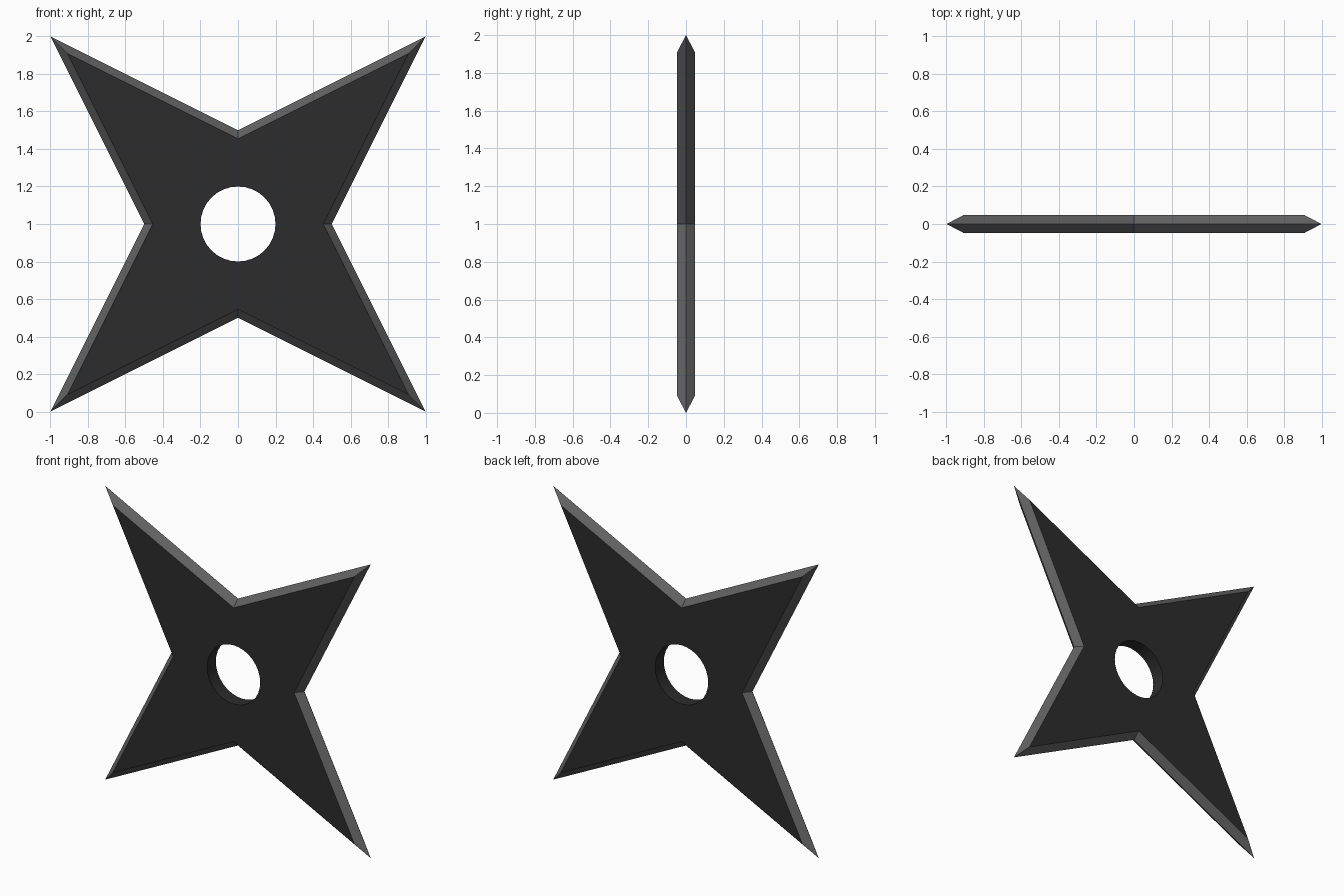
import bpy, bmesh
from math import sin, cos, pi, radians

if "Cube" in bpy.data.objects:
    bpy.data.objects.remove(bpy.data.objects["Cube"])

HALF_THICK = 0.047
HOLE_R, HOLE_SIDES = 0.2, 32


def star(tip, notch):
    """Eight-corner outline: four diagonal tips and four notches."""
    pts = []
    for i in range(4):
        a = i * pi / 2
        pts.append((notch * cos(a), notch * sin(a)))
        b = a + pi / 4
        pts.append((tip * 2 ** 0.5 * cos(b), tip * 2 ** 0.5 * sin(b)))
    return pts


def material(name, value):
    mat = bpy.data.materials.new(name)
    mat.diffuse_color = (value, value, value, 1)
    mat.use_nodes = True
    mat.node_tree.nodes["Principled BSDF"].inputs["Base Color"].default_value = mat.diffuse_color
    return mat


bm = bmesh.new()


def ring(pts, y):
    return [bm.verts.new((x, y, z + 1)) for x, z in pts]


def loop_edges(verts):
    return [bm.edges.new((v, verts[i - 1])) for i, v in enumerate(verts)]


def band(a, b, mat):
    for i in range(len(a)):
        bm.faces.new((a[i - 1], a[i], b[i], b[i - 1])).material_index = mat


circle = [(HOLE_R * cos(2 * pi * i / HOLE_SIDES), HOLE_R * sin(2 * pi * i / HOLE_SIDES))
          for i in range(HOLE_SIDES)]

# sharp outer edge, then a flat holed face on each side with bevels down to it
rim = ring(star(1.0, 0.5), 0)
holes = []
for side in (-1, 1):
    flat = ring(star(0.91, 0.455), side * HALF_THICK)
    hole = ring(circle, side * HALF_THICK)
    bmesh.ops.triangle_fill(bm, edges=loop_edges(flat) + loop_edges(hole),
                            use_beauty=True, normal=(0, side, 0))
    band(flat, rim, 1)
    holes.append(hole)

# wall of the centre hole
band(holes[0], holes[1], 0)
bmesh.ops.recalc_face_normals(bm, faces=bm.faces[:])

mesh = bpy.data.meshes.new("throwing_star")
bm.to_mesh(mesh)
bm.free()
mesh.materials.append(material("dark_steel", 0.025))
mesh.materials.append(material("ground_edge", 0.12))
obj = bpy.data.objects.new("throwing_star", mesh)
bpy.context.collection.objects.link(obj)

# smooth hole wall, crisp bevels
bpy.context.view_layer.objects.active = obj
obj.select_set(True)
bpy.ops.object.shade_smooth_by_angle(angle=radians(20))
